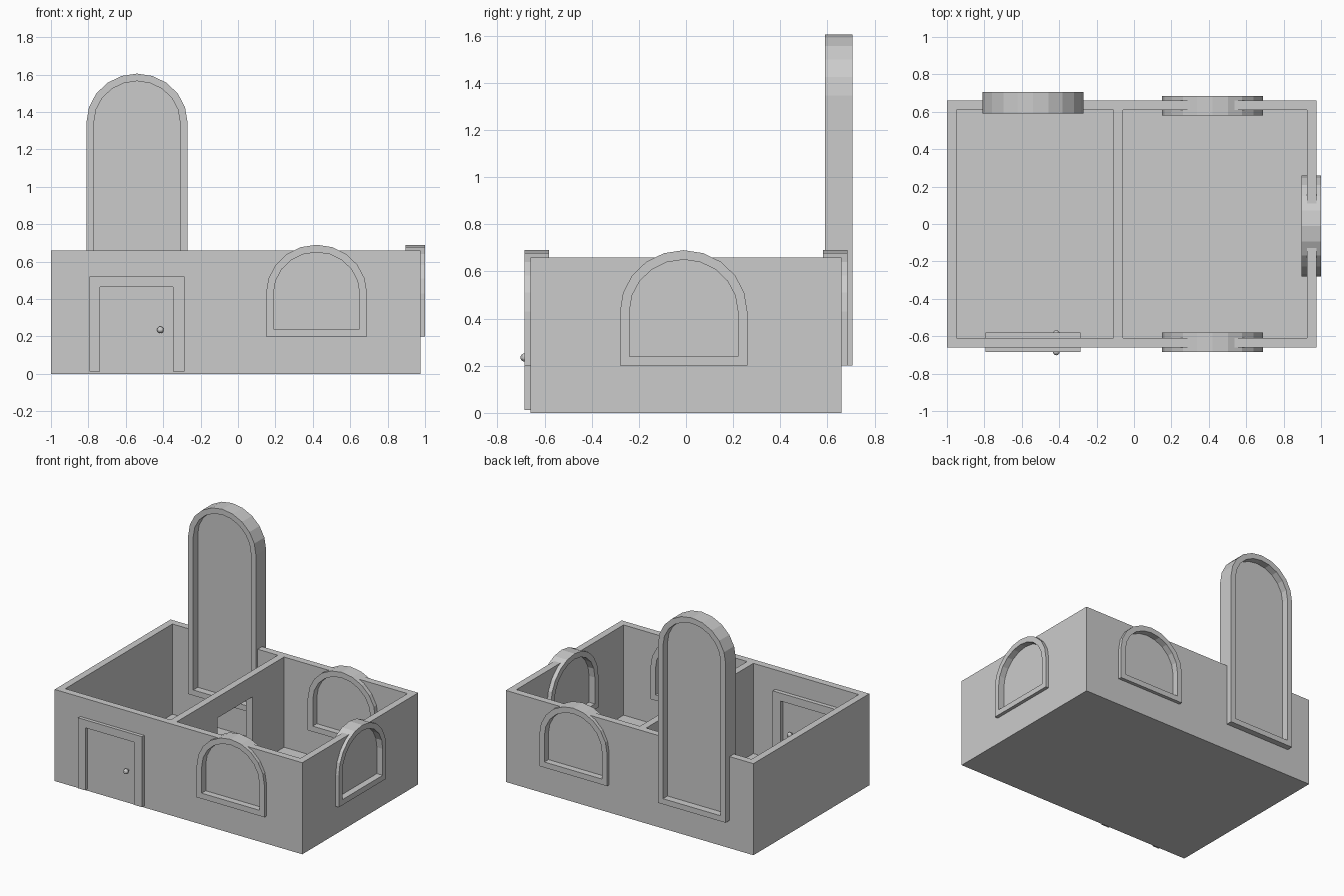
import bpy, bmesh
from math import pi, cos, sin
from mathutils import Matrix

if "Cube" in bpy.data.objects:
    bpy.data.objects.remove(bpy.data.objects["Cube"])


def finish(name, bm):
    bmesh.ops.recalc_face_normals(bm, faces=bm.faces)
    me = bpy.data.meshes.new(name)
    bm.to_mesh(me)
    bm.free()
    ob = bpy.data.objects.new(name, me)
    bpy.context.collection.objects.link(ob)
    return ob


def boxes(name, *ranges):
    """One object from boxes given as (x0, x1, y0, y1, z0, z1)."""
    bm = bmesh.new()
    for x0, x1, y0, y1, z0, z1 in ranges:
        m = Matrix.Translation(((x0 + x1) / 2, (y0 + y1) / 2, (z0 + z1) / 2))
        m = m @ Matrix.Diagonal((x1 - x0, y1 - y0, z1 - z0, 1))
        bmesh.ops.create_cube(bm, size=1, matrix=m)
    return finish(name, bm)


def outline(half, z0, z1, inset, n=10):
    """Round-topped window outline in the local xz plane."""
    w, rise = half - inset, 0.26 - inset
    spring = z1 - 0.26
    pts = [(-w, z0 + inset), (w, z0 + inset)]
    return pts + [(w * cos(pi * i / n), spring + rise * sin(pi * i / n)) for i in range(n + 1)]


def slab(name, pts, depth, matrix):
    bm = bmesh.new()
    a = [bm.verts.new((x, -depth / 2, z)) for x, z in pts]
    b = [bm.verts.new((x, depth / 2, z)) for x, z in pts]
    bm.faces.new(a)
    bm.faces.new(b[::-1])
    for i in range(len(a)):
        j = (i + 1) % len(a)
        bm.faces.new((a[i], a[j], b[j], b[i]))
    bm.transform(matrix)
    return finish(name, bm)


def ring(name, outer, inner, depth, matrix):
    bm = bmesh.new()
    loops = [[bm.verts.new((x, y, z)) for x, z in pts]
             for pts, y in ((outer, -depth / 2), (outer, depth / 2),
                            (inner, depth / 2), (inner, -depth / 2))]
    n = len(outer)
    for k in range(4):
        p, q = loops[k], loops[(k + 1) % 4]
        for i in range(n):
            j = (i + 1) % n
            bm.faces.new((p[i], p[j], q[j], q[i]))
    bm.transform(matrix)
    return finish(name, bm)


def cut(target, cutter):
    mod = target.modifiers.new("opening", 'BOOLEAN')
    mod.operation = 'DIFFERENCE'
    mod.solver = 'EXACT'
    mod.object = cutter
    cutter.hide_render = True
    cutter.hide_viewport = True
    cutter.display_type = 'WIRE'


# Outer walls and floor
walls = boxes("outer_walls", (-1, 0.975, -0.66, 0.66, 0, 0.66))
cut(walls, boxes("interior_cutter", (-0.95, 0.925, -0.61, 0.61, 0.01, 0.9)))

# Dividing wall with a doorway
boxes("dividing_wall",
      (-0.11, -0.06, -0.612, -0.15, 0.005, 0.66),
      (-0.11, -0.06, 0.25, 0.612, 0.005, 0.66),
      (-0.11, -0.06, -0.15, 0.25, 0.51, 0.66))

# Round-topped windows: name, x, y, turn, top, depth
for name, x, y, turn, top, depth in (
        ("front_window", 0.42, -0.6325, 0, 0.69, 0.105),
        ("back_window", 0.42, 0.6325, 0, 0.69, 0.105),
        ("side_window", 0.9475, -0.01, pi / 2, 0.69, 0.105),
        ("tall_window", -0.54, 0.6475, 0, 1.605, 0.115)):
    m = Matrix.Translation((x, y, 0)) @ Matrix.Rotation(turn, 4, 'Z')
    ring(name + "_frame", outline(0.27, 0.2, top, 0), outline(0.27, 0.2, top, 0.04), depth, m)
    slab(name + "_pane", outline(0.27, 0.2, top, 0.038), 0.012, m)
    cut(walls, slab(name + "_cutter", outline(0.27, 0.2, top, 0.02), 0.3, m))

# Front door frame
bm = bmesh.new()
profile = [(-0.795, 0.012), (-0.795, 0.52), (-0.285, 0.52), (-0.285, 0.012),
           (-0.347, 0.012), (-0.347, 0.463), (-0.738, 0.463), (-0.738, 0.012)]
bm.free()
slab("door_frame", profile, 0.105, Matrix.Translation((0, -0.6325, 0)))

# Door knobs on both sides of the door
for side, y in (("outer", -0.684), ("inner", -0.586)):
    bm = bmesh.new()
    bmesh.ops.create_uvsphere(bm, u_segments=12, v_segments=8, radius=0.018,
                              matrix=Matrix.Translation((-0.415, y, 0.235)))
    bmesh.ops.create_cone(bm, cap_ends=True, segments=10, radius1=0.008, radius2=0.008, depth=0.04,
                          matrix=Matrix.Translation((-0.415, (y - 0.635) / 2, 0.235))
                          @ Matrix.Rotation(pi / 2, 4, 'X'))
    finish(side + "_door_knob", bm)
